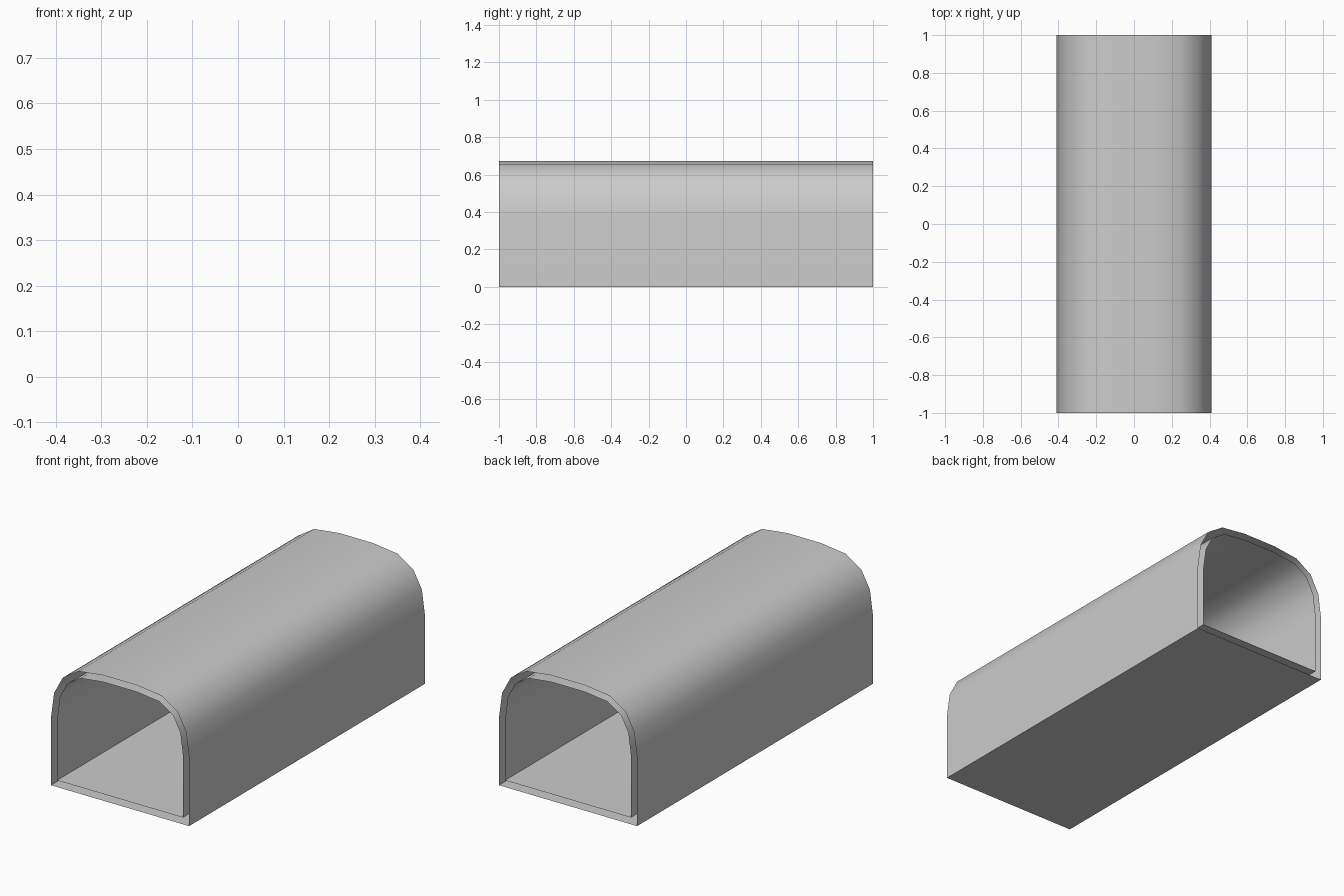
import bpy, bmesh, math

if "Cube" in bpy.data.objects:
    bpy.data.objects.remove(bpy.data.objects["Cube"])

LENGTH = 2.0


def arch_tube(name, half, inward=False):
    """Open-ended tube along y from half an arch section, bottom to crown."""
    section = half + [(-x, z) for x, z in reversed(half)]
    bm = bmesh.new()
    front = [bm.verts.new((x, -LENGTH / 2, z)) for x, z in section]
    back = [bm.verts.new((x, LENGTH / 2, z)) for x, z in section]
    n = len(section)
    for i in range(n):
        j = (i + 1) % n
        face = bm.faces.new((front[i], front[j], back[j], back[i]))
        if inward:
            face.normal_flip()
    bm.normal_update()
    mesh = bpy.data.meshes.new(name)
    bm.to_mesh(mesh)
    bm.free()
    obj = bpy.data.objects.new(name, mesh)
    bpy.context.collection.objects.link(obj)
    # smooth arch, sharp floor corners
    bpy.ops.object.select_all(action='DESELECT')
    obj.select_set(True)
    bpy.context.view_layer.objects.active = obj
    bpy.ops.object.shade_smooth_by_angle(angle=math.radians(40))
    return obj


# Outer skin of the tunnel
arch_tube("outer_shell", [(0.41, 0), (0.41, 0.367), (0.392, 0.50),
                          (0.341, 0.595), (0.248, 0.655), (0.10, 0.673)])

# Inner lining, separated by a thin gap that is open at both ends
arch_tube("inner_lining", [(0.374, 0.036), (0.374, 0.365), (0.358, 0.486),
                           (0.315, 0.569), (0.235, 0.621), (0.097, 0.637)],
          inward=True)
